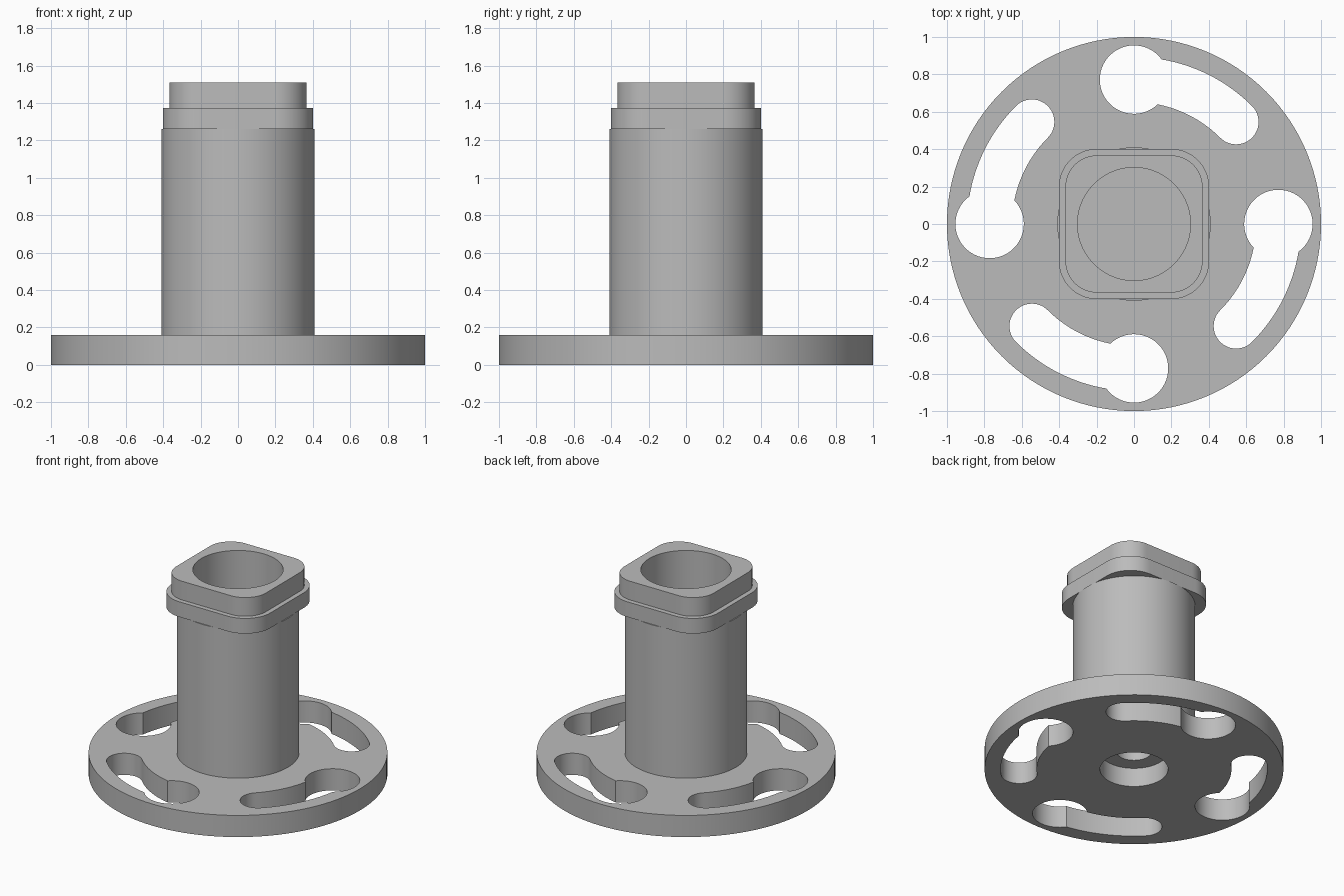
import bpy, bmesh
from math import sin, cos, pi, radians, acos, hypot
from mathutils import Vector

if "Cube" in bpy.data.objects:
    bpy.data.objects.remove(bpy.data.objects["Cube"])

grey = bpy.data.materials.new("plain grey")
grey.use_nodes = True
colour = (0.5, 0.5, 0.5, 1)
grey.diffuse_color = colour
grey.node_tree.nodes["Principled BSDF"].inputs["Base Color"].default_value = colour


def finish(bm, name):
    bmesh.ops.remove_doubles(bm, verts=bm.verts, dist=1e-5)
    bmesh.ops.recalc_face_normals(bm, faces=bm.faces)
    mesh = bpy.data.meshes.new(name)
    bm.to_mesh(mesh)
    bm.free()
    mesh.materials.append(grey)
    obj = bpy.data.objects.new(name, mesh)
    bpy.context.collection.objects.link(obj)
    bpy.ops.object.select_all(action="DESELECT")
    obj.select_set(True)
    bpy.context.view_layer.objects.active = obj
    bpy.ops.object.shade_smooth_by_angle(angle=radians(30))
    return obj


def arc(cx, cy, r, start, end, n):
    return [(cx + r * cos(start + (end - start) * i / n),
             cy + r * sin(start + (end - start) * i / n)) for i in range(n + 1)]


def circle(r, n=96):
    return arc(0, 0, r, 0, 2 * pi, n)[:-1]


def rounded_square(half, r):
    c = half - r
    pts = []
    for k, (sx, sy) in enumerate([(1, 1), (-1, 1), (-1, -1), (1, -1)]):
        pts += arc(sx * c, sy * c, r, k * pi / 2, (k + 1) * pi / 2, 16)
    return pts


def plate(name, loops, z0, z1):
    """Extrude an outline with holes."""
    bm = bmesh.new()
    for pts in loops:
        vs = [bm.verts.new((x, y, z0)) for x, y in pts]
        for a, b in zip(vs, vs[1:] + vs[:1]):
            bm.edges.new((a, b))
    bmesh.ops.triangle_fill(bm, use_beauty=True, edges=bm.edges[:], normal=(0, 0, 1))
    ext = bmesh.ops.extrude_face_region(bm, geom=bm.faces[:])
    top = [v for v in ext["geom"] if isinstance(v, bmesh.types.BMVert)]
    bmesh.ops.translate(bm, verts=top, vec=(0, 0, z1 - z0))
    return finish(bm, name)


def lathe(name, profile, n=96):
    bm = bmesh.new()
    vs = [bm.verts.new((r, 0, z)) for r, z in profile]
    es = [bm.edges.new(p) for p in zip(vs, vs[1:])]
    bmesh.ops.spin(bm, geom=vs + es, cent=(0, 0, 0), axis=(0, 0, 1),
                   angle=2 * pi, steps=n, use_merge=True)
    return finish(bm, name)


def keyhole_slot(turn):
    """Round entry hole running into a curved slot, one eighth turn clockwise."""
    path, big, small = 0.772, 0.183, 0.12

    def meet(r):  # angle on the entry hole, and around the hub, where a slot edge meets it
        swing = acos((r * r + path * path - big * big) / (2 * r * path))
        x, y = r * sin(swing), r * cos(swing) - path
        return Vector((1, 0)).angle_signed(Vector((x, y))) * -1, swing

    a_out, s_out = meet(path + small)
    a_in, s_in = meet(path - small)
    pts = arc(0, path, big, a_out, a_in + 2 * pi, 40)
    pts += arc(0, 0, path - small, pi / 2 - s_in, pi / 4, 20)[1:]
    ex = path * cos(pi / 4)
    pts += arc(ex, ex, small, pi / 4 - pi, pi / 4, 24)[1:]
    pts += arc(0, 0, path + small, pi / 4, pi / 2 - s_out, 20)[1:-1]
    return [(x * cos(turn) - y * sin(turn), x * sin(turn) + y * cos(turn)) for x, y in pts]


# Base flange with four keyhole slots and a central recess
plate("base_flange", [circle(1, 128), circle(0.228)] +
      [keyhole_slot(k * pi / 2) for k in range(4)], 0, 0.16)

# Hollow stem, with a blind pilot hole underneath
lathe("stem", [(0, 0.4), (0.12, 0.4), (0.12, 0.14), (0.228, 0.14), (0.41, 0.14),
               (0.41, 1.26), (0.302, 1.26), (0.302, 0.7), (0, 0.7)])

# Rounded square collar and head, both bored through
plate("collar", [rounded_square(0.402, 0.205), circle(0.302)], 1.26, 1.372)
plate("head", [rounded_square(0.367, 0.17), circle(0.302)], 1.372, 1.51)
